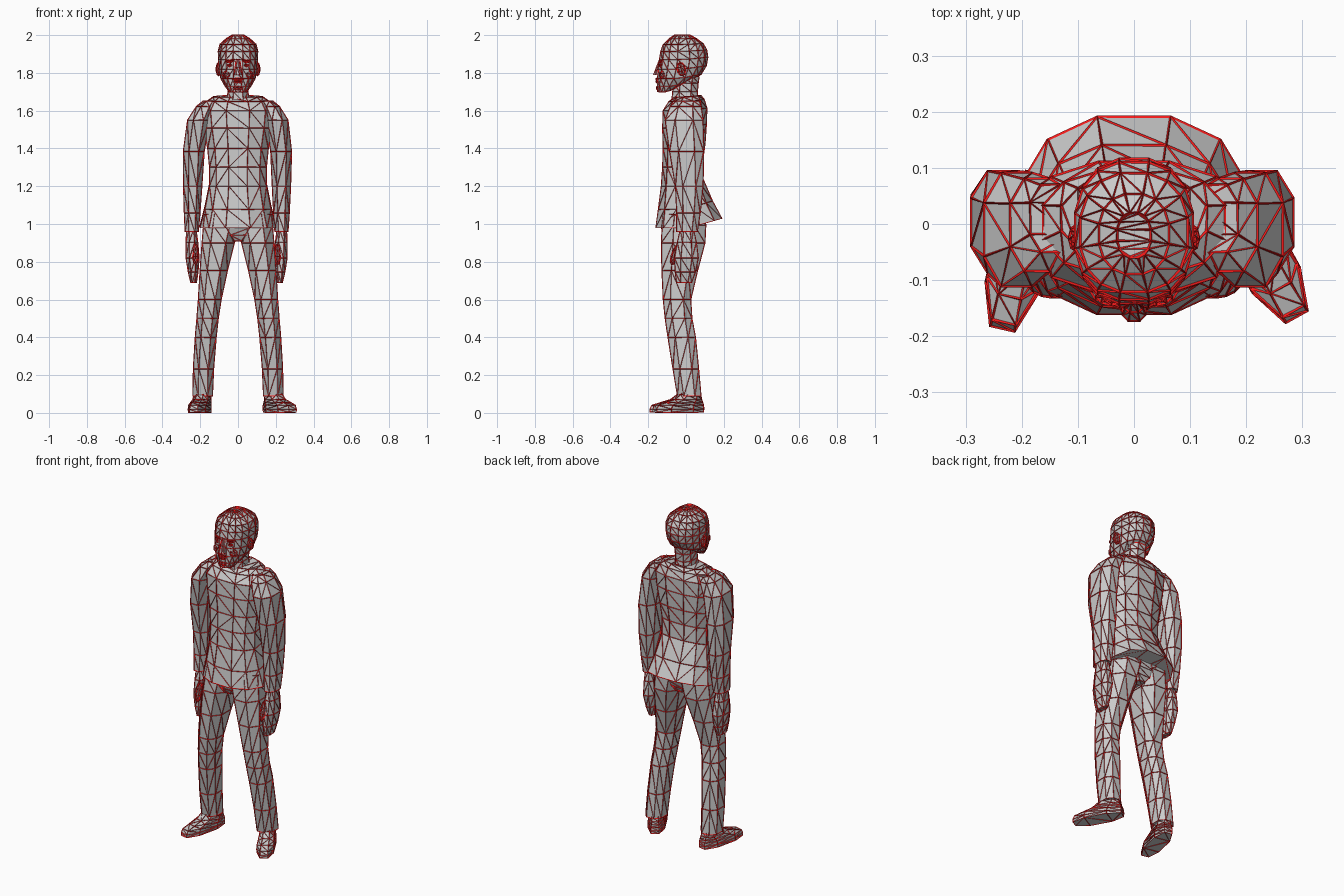
import bpy
import bmesh
from math import sin, cos, pi, radians
from mathutils import Matrix, Vector

default_cube = bpy.data.objects.get("Cube")
if default_cube:
    bpy.data.objects.remove(default_cube, do_unlink=True)

# Red for the raised wire along every edge
wire_red = bpy.data.materials.new("wire_red")
wire_red.diffuse_color = (0.9, 0.01, 0.01, 1)
wire_red.use_nodes = True
shader = wire_red.node_tree.nodes["Principled BSDF"]
shader.inputs["Base Color"].default_value = wire_red.diffuse_color


def finish(name, bm, matrix):
    """Make a flat-shaded, triangulated object with red wire on its edges."""
    bm.transform(matrix)
    bmesh.ops.recalc_face_normals(bm, faces=bm.faces[:])
    bmesh.ops.triangulate(bm, faces=bm.faces[:])
    mesh = bpy.data.meshes.new(name)
    bm.to_mesh(mesh)
    bm.free()
    mesh.materials.append(None)
    mesh.materials.append(wire_red)
    obj = bpy.data.objects.new(name, mesh)
    bpy.context.scene.collection.objects.link(obj)
    wire = obj.modifiers.new("edge_wire", "WIREFRAME")
    wire.thickness = 0.007
    wire.use_replace = False
    wire.use_even_offset = False
    wire.material_offset = 1


def refine(keys):
    """Add one smoothly interpolated section between each pair of sections."""
    keys = [Vector(key) for key in keys]
    padded = [keys[0], *keys, keys[-1]]
    result = [keys[0]]
    for before, start, end, after in zip(padded, keys, keys[1:], padded[3:]):
        middle = (start + end) / 2
        outer = (before + after) / 2
        result += [middle + (middle - outer) / 8, end]
    return result


def squared(value):
    """Push a sine or cosine outwards for a slightly boxy section."""
    return abs(value) ** 0.85 * (1 if value > 0 else -1)


def centre_line(t):
    return 0


def loft(name, keys, sides=8, centre=centre_line, lift=(0, 0), matrix=Matrix()):
    """Skin sections given as height, half width, front and back.

    The centre function gives x, and lift raises the back from bottom to top.
    """
    bm = bmesh.new()
    rings = []
    sections = refine(keys)
    bottom, top = sections[0][0], sections[-1][0]
    reach = squared(cos(pi / sides))
    for z, half, front, back in sections:
        t = (z - bottom) / (top - bottom)
        raise_back = lift[0] + (lift[1] - lift[0]) * t
        ring = []
        for i in range(sides):
            angle = 2 * pi * (i + 0.5) / sides
            u = squared(cos(angle)) / reach
            v = squared(sin(angle)) / reach
            ring.append(bm.verts.new((
                centre(t) + half * u,
                (front + back) / 2 + v * (back - front) / 2,
                z + raise_back * max(v, 0),
            )))
        rings.append(ring)
    for low, high in zip(rings, rings[1:]):
        for i in range(sides):
            j = (i + 1) % sides
            bm.faces.new((low[i], low[j], high[j], high[i]))
    bm.faces.new(rings[0])
    bm.faces.new(rings[-1])
    finish(name, bm, matrix)


def blob(name, centre, size, tilt=0):
    """Low-poly ellipsoid, tilted about the x axis."""
    bm = bmesh.new()
    bmesh.ops.create_uvsphere(bm, u_segments=8, v_segments=5, radius=1)
    place = Matrix.Translation(centre) @ Matrix.Rotation(radians(tilt), 4, "X")
    finish(name, bm, place @ Matrix.Diagonal((*size, 1)))


# Jacket: flared skirt with a raised back hem, narrow waist, broad shoulders
loft("jacket", [
    (0.98, 0.2, -0.16, 0.19),
    (1.2, 0.15, -0.13, 0.09),
    (1.4, 0.16, -0.12, 0.1),
    (1.6, 0.19, -0.12, 0.11),
    (1.67, 0.13, -0.06, 0.08),
], sides=12, lift=(0.05, 0.01))

# Collar dipping to the front, and the neck inside it
loft("collar", [
    (1.6, 0.1, -0.11, 0.09),
    (1.64, 0.06, -0.08, 0.07),
], lift=(0.06, 0.04))
loft("neck", [
    (1.6, 0.07, -0.08, 0.07),
    (1.7, 0.052, -0.07, 0.06),
    (1.78, 0.055, -0.06, 0.07),
])

# Head from chin to crown
loft("head", [
    (1.7, 0.045, -0.15, -0.04),
    (1.77, 0.09, -0.15, 0.08),
    (1.87, 0.103, -0.14, 0.115),
    (1.95, 0.095, -0.12, 0.09),
    (2, 0.03, -0.06, 0.02),
], sides=16, lift=(0.03, 0))

# Nose, lips and chin
loft("nose", [
    (1.79, 0.02, -0.172, -0.13),
    (1.87, 0.01, -0.14, -0.13),
])
blob("upper_lip", (0, -0.147, 1.767), (0.03, 0.012, 0.007))
blob("lower_lip", (0, -0.147, 1.754), (0.025, 0.012, 0.007))
blob("chin", (0, -0.14, 1.72), (0.03, 0.016, 0.014))

# Seat of the trousers, closing the gap between the legs
loft("trouser_seat", [
    (0.91, 0.04, -0.1, 0.07),
    (0.98, 0.13, -0.13, 0.1),
    (1.05, 0.16, -0.12, 0.1),
])

# Sections of the limbs, listed from the lower end upwards
trouser_leg = [
    (0.09, 0.052, -0.045, 0.08),
    (0.4, 0.055, -0.095, 0.05),
    (0.6, 0.06, -0.12, 0.025),
    (0.9, 0.085, -0.13, 0.1),
    (1.05, 0.1, -0.12, 0.1),
]
sleeve = [
    (0.96, 0.035, -0.05, 0.06),
    (1.2, 0.048, -0.055, 0.09),
    (1.55, 0.057, -0.11, 0.09),
    (1.65, 0.035, -0.05, 0.07),
]
hand = [
    (0.69, 0.015, -0.05, 0.03),
    (0.82, 0.034, -0.06, 0.065),
    (0.97, 0.025, -0.03, 0.04),
]
shoe = [
    (0.003, 0.046, -0.21, 0.07),
    (0.04, 0.046, -0.2, 0.07),
    (0.07, 0.04, -0.1, 0.06),
    (0.12, 0.036, -0.04, 0.05),
]

# The right arm hangs a little wider; the left foot turns out further
for label, side, toe_out, spread in (("left", 1, 29, 0), ("right", -1, 13, 0.015)):

    def leg_centre(t):
        return side * (0.187 - 0.11 * t ** 1.7)

    def sleeve_centre(t):
        return side * (0.23 - 0.08 * t ** 8 + spread * (1 - t))

    def hand_centre(t):
        return side * (0.22 + 0.012 * t + spread)

    loft(f"{label}_trouser_leg", trouser_leg, centre=leg_centre)
    loft(f"{label}_sleeve", sleeve, centre=sleeve_centre)
    loft(f"{label}_hand", hand, centre=hand_centre)
    blob(f"{label}_thumb", (side * (0.21 + spread), -0.055, 0.84),
         (0.015, 0.02, 0.06), tilt=-20)
    turn = Matrix.Rotation(radians(side * toe_out), 4, "Z")
    ankle = Matrix.Translation((side * 0.187, 0.02, 0))
    loft(f"{label}_shoe", shoe, matrix=ankle @ turn)

    # Side features of the face
    blob(f"{label}_ear", (side * 0.102, -0.025, 1.82), (0.013, 0.022, 0.036), tilt=12)
    blob(f"{label}_eye", (side * 0.038, -0.13, 1.84), (0.018, 0.011, 0.009))
    blob(f"{label}_brow", (side * 0.04, -0.13, 1.862), (0.027, 0.014, 0.007))
    blob(f"{label}_cheek", (side * 0.048, -0.12, 1.79), (0.03, 0.02, 0.024))
